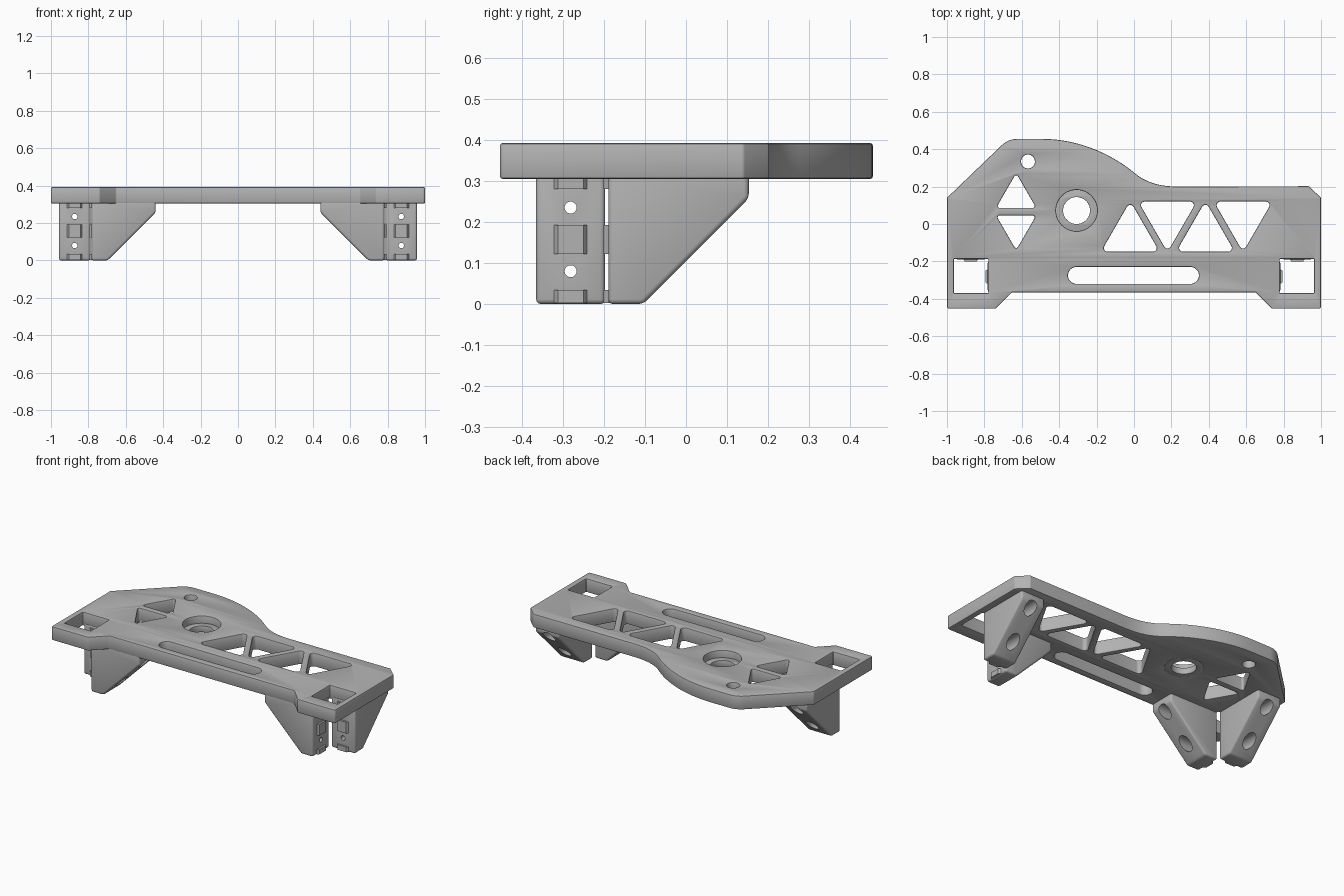
import bpy, bmesh, math
from mathutils import Vector, Matrix
from mathutils.geometry import interpolate_bezier

if "Cube" in bpy.data.objects:
    bpy.data.objects.remove(bpy.data.objects["Cube"])

BOTTOM, TOP = 0.305, 0.392   # plate heights

grey = bpy.data.materials.new("plain_grey")
grey.use_nodes = True
grey.diffuse_color = (0.45, 0.45, 0.45, 1)
grey.node_tree.nodes["Principled BSDF"].inputs["Base Color"].default_value = grey.diffuse_color


def rounded(points, radius):
    """Replace each corner of a polygon with an arc."""
    result, n = [], len(points)
    pts = [Vector((p[0], p[1], 0)) for p in points]
    for i, p in enumerate(pts):
        r = points[i][2] if len(points[i]) > 2 else radius
        if r == 0:
            result.append(p)
            continue
        a = (pts[i - 1] - p).normalized()
        b = (pts[(i + 1) % n] - p).normalized()
        half = a.angle(b) / 2
        centre = p + (a + b).normalized() * r / math.sin(half)
        reach = r / math.tan(half)
        start, end = (p + a * reach - centre), (p + b * reach - centre)
        steps = 10 if r > 0.03 else 5
        result += [centre + start.normalized().slerp(end.normalized(), k / steps) * r
                   for k in range(steps + 1)]
    return result


def circle(x, y, r, n=48):
    return [Vector((x + r * math.cos(k * math.tau / n), y + r * math.sin(k * math.tau / n), 0))
            for k in range(n)]


def triangle(x, base_y, side, up, r):
    h = side * math.sqrt(3) / 2 * up
    return rounded([(x - side / 2, base_y), (x + side / 2, base_y), (x, base_y + h)], r)


def box(x0, x1, y0, y1, r):
    return rounded([(x0, y0), (x1, y0), (x1, y1), (x0, y1)], r)


def select_only(obj):
    bpy.ops.object.select_all(action='DESELECT')
    obj.select_set(True)
    bpy.context.view_layer.objects.active = obj


def finish(obj):
    """Apply everything to a mesh, weld it and shade it."""
    select_only(obj)
    bpy.ops.object.convert(target='MESH')
    bm = bmesh.new()
    bm.from_mesh(obj.data)
    bmesh.ops.remove_doubles(bm, verts=bm.verts, dist=0.0001)
    bmesh.ops.recalc_face_normals(bm, faces=bm.faces)
    bm.to_mesh(obj.data)
    bm.free()
    obj.data.materials.clear()
    obj.data.materials.append(grey)
    bpy.ops.object.shade_smooth_by_angle(angle=math.radians(30))


def flat_part(name, loops, z0, z1, bevel):
    """Extrude an outline with holes, with softened rims."""
    curve = bpy.data.curves.new(name, 'CURVE')
    curve.dimensions = '2D'
    curve.fill_mode = 'BOTH'
    curve.extrude = (z1 - z0) / 2 - bevel
    curve.bevel_depth = bevel
    curve.bevel_resolution = 1
    curve.offset = -bevel
    for loop in loops:
        spline = curve.splines.new('POLY')
        spline.points.add(len(loop) - 1)
        for point, co in zip(spline.points, loop):
            point.co = (co.x, co.y, 0, 1)
        spline.use_cyclic_u = True
    obj = bpy.data.objects.new(name, curve)
    obj.location.z = (z0 + z1) / 2
    bpy.context.collection.objects.link(obj)
    finish(obj)
    return obj


def prism(name, profile, depth, matrix):
    """Extrude a profile along its own z, then place it."""
    bm = bmesh.new()
    face = bm.faces.new([bm.verts.new((x, y, 0)) for x, y in profile])
    ext = bmesh.ops.extrude_face_region(bm, geom=[face])["geom"]
    bmesh.ops.translate(bm, vec=(0, 0, depth), verts=[v for v in ext if isinstance(v, bmesh.types.BMVert)])
    bmesh.ops.recalc_face_normals(bm, faces=bm.faces)
    bmesh.ops.transform(bm, matrix=matrix, verts=bm.verts)
    mesh = bpy.data.meshes.new(name)
    bm.to_mesh(mesh)
    bm.free()
    obj = bpy.data.objects.new(name, mesh)
    bpy.context.collection.objects.link(obj)
    return obj


# Plate outline with the S-curved back edge
V = lambda x, y: Vector((x, y, 0))
swoop = interpolate_bezier(V(0.24, 0.2), V(0.15, 0.2), V(0.07, 0.215), V(0, 0.275), 10)[:-1]
swoop += interpolate_bezier(V(0, 0.275), V(-0.14, 0.39), V(-0.32, 0.455), V(-0.49, 0.455), 16)
outline = rounded(
    [(-1, -0.453), (-0.74, -0.453), (-0.652, -0.366), (0.652, -0.366), (0.738, -0.453),
     (1, -0.453), (1, 0.14), (0.935, 0.202)]
    + [(p.x, p.y, 0) for p in swoop]
    + [(-0.672, 0.455, 0.12), (-1, 0.14)], 0.012)

# Openings: post sockets, slot, round holes and truss triangles
loops = [outline,
         box(-0.963, -0.779, -0.37, -0.187, 0.003),
         box(0.779, 0.963, -0.37, -0.187, 0.003),
         box(-0.353, 0.347, -0.32, -0.23, 0.0449),
         circle(-0.567, 0.334, 0.037, 32),
         circle(-0.307, 0.072, 0.11)]
for x, base, up in [(-0.02, -0.148, 1), (0.179, 0.12, -1), (0.382, -0.148, 1), (0.583, 0.12, -1)]:
    loops.append(triangle(x, base, 0.312, up, 0.02))
loops.append(triangle(-0.63, 0.086, 0.214, 1, 0.011))
loops.append(triangle(-0.63, 0.046, 0.214, -1, 0.011))
flat_part("plate", loops, BOTTOM, TOP, 0.006)

# Ledge in the bottom of the counterbored hole
flat_part("hole_ledge", [circle(-0.307, 0.072, 0.112), circle(-0.307, 0.072, 0.072)],
          BOTTOM + 0.0005, BOTTOM + 0.04, 0.001)

# Gusset bracket: mounting face at x = 0, reaching along +x
W = 0.168
stand = Matrix.Translation((0, W / 2, 0)) @ Matrix.Rotation(math.pi / 2, 4, 'X')
bracket = prism("bracket", [(0, 0), (0.085, 0), (0.342, 0.257), (0.342, 0.325), (0, 0.325)], W, stand)
bevel = bracket.modifiers.new("soft_edges", 'BEVEL')
bevel.width = 0.012
bevel.segments = 3

# Screw holes: narrow through the face, wide from the sloped side
cutters = []
for z in (0.08, 0.235):
    for radius, start, end in ((0.0145, -0.05, 0.06), (0.037, 0.04, 0.45)):
        ring = [(p.x, p.y) for p in circle(0, 0, radius, 32)]
        place = Matrix.Translation((start, 0, z)) @ Matrix.Rotation(math.pi / 2, 4, 'Y')
        cutter = prism("screw_cutter", ring, end - start, place)
        cutter.hide_render = True
        cutters.append(cutter)
        cut = bracket.modifiers.new("screw_hole", 'BOOLEAN')
        cut.operation = 'DIFFERENCE'
        cut.solver = 'EXACT'
        cut.object = cutter
finish(bracket)
for cutter in cutters:
    bpy.data.objects.remove(cutter)

# Locating tabs on the mounting face
tabs = []
for z0, z1 in ((0.002, 0.034), (0.122, 0.193), (0.28, 0.306)):
    tab = prism("locating_tab", [(0.014, -0.04), (0.014, 0.04), (0, 0.04), (-0.012, 0.031),
                                 (-0.012, -0.031), (0, -0.04)], z1 - z0, Matrix.Translation((0, 0, z0)))
    finish(tab)
    tabs.append(tab)

# Two brackets at each post socket
placements = [("left_inner", 0.782, -0.281, math.pi), ("left_back", 0.873, -0.189, math.pi / 2),
              ("right_back", -0.873, -0.189, math.pi / 2), ("right_inner", -0.782, -0.281, 0)]
for i, (label, x, y, turn) in enumerate(placements):
    for part in [bracket] + tabs:
        obj = part if i == 3 else part.copy()
        if i < 3:
            bpy.context.collection.objects.link(obj)
        obj.name = label + ("_bracket" if part is bracket else "_locating_tab")
        obj.location = (x, y, 0)
        obj.rotation_euler.z = turn
bpy.ops.object.select_all(action='DESELECT')
